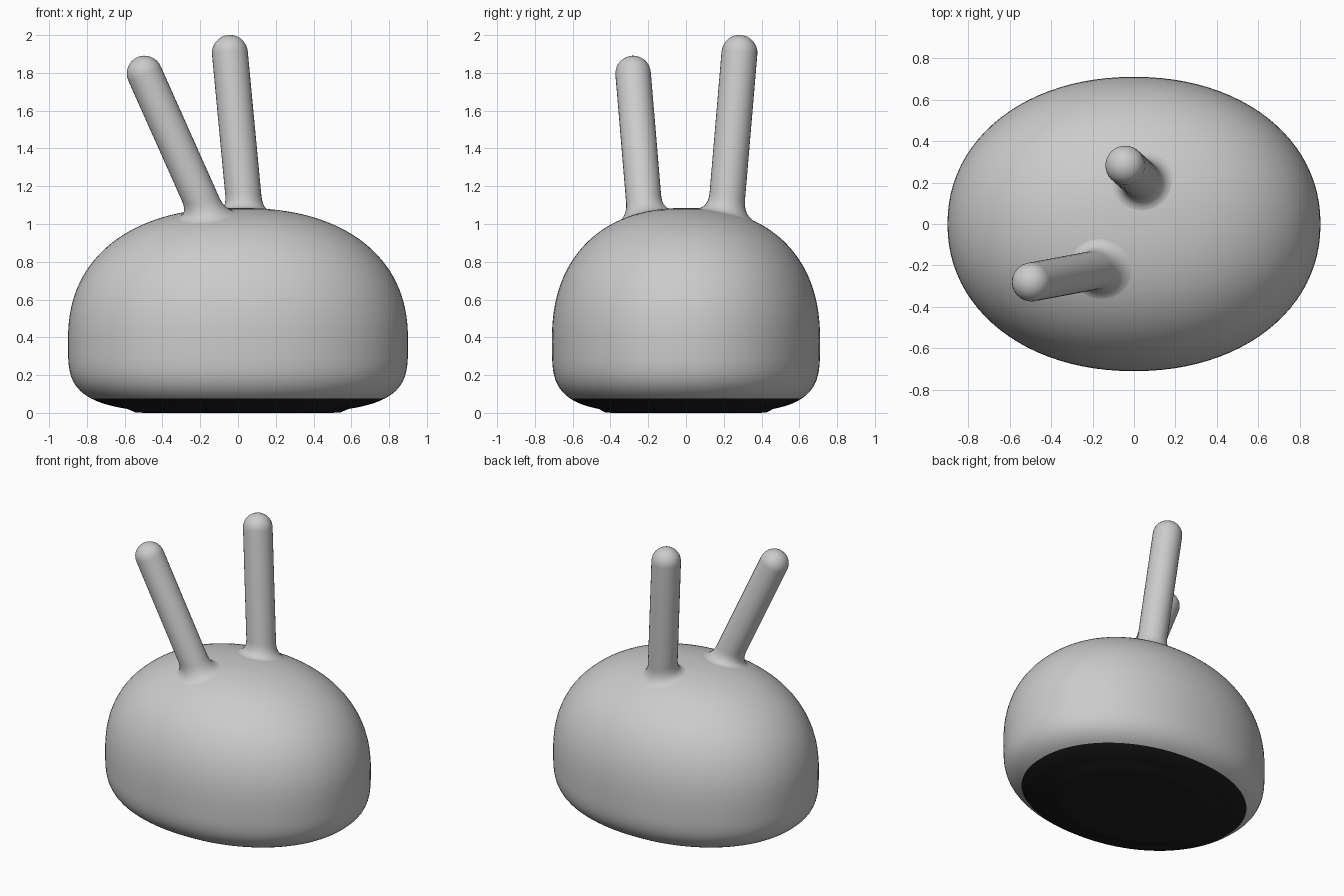
import bpy, bmesh, math
from mathutils import Vector

if "Cube" in bpy.data.objects:
    bpy.data.objects.remove(bpy.data.objects["Cube"])

RX, RY, PLAN = 0.90, 0.71, 2.1       # body half widths and plan roundness
MID, TOP = 0.38, 1.085               # widest level and crown
P_UP, P_LOW = 2.3, 3.8               # roundness above and below the widest level
SOLE = 0.075                         # upper edge of the dark sole


def material(name, value):
    m = bpy.data.materials.new(name)
    m.diffuse_color = (value, value, value, 1)
    m.use_nodes = True
    m.node_tree.nodes["Principled BSDF"].inputs["Base Color"].default_value = m.diffuse_color
    return m


grey = material("light grey", 0.6)
black = material("near black", 0.012)


def spow(v, e):
    return math.copysign(abs(v) ** e, v)


def crown_height(x, y):
    rho = (abs(x / RX) ** PLAN + abs(y / RY) ** PLAN) ** (1 / PLAN)
    return MID + (TOP - MID) * max(0, 1 - rho ** P_UP) ** (1 / P_UP)


def loft(name, rings, bottom, top, mats):
    """Skin a list of closed rings, with optional pole points."""
    bm = bmesh.new()
    loops = [[bm.verts.new(p) for p in r] for r in rings]
    n = len(loops[0])
    for a, b in zip(loops, loops[1:]):
        for i in range(n):
            j = (i + 1) % n
            bm.faces.new((a[i], a[j], b[j], b[i]))
    for pole, ring, up in ((bottom, loops[0], False), (top, loops[-1], True)):
        if pole is not None:
            v = bm.verts.new(pole)
            for i in range(n):
                a, b = ring[i], ring[(i + 1) % n]
                bm.faces.new((a, b, v) if up else (b, a, v))
    bmesh.ops.recalc_face_normals(bm, faces=bm.faces)
    for f in bm.faces:
        f.smooth = True
        if len(mats) > 1 and f.calc_center_median().z < SOLE:
            f.material_index = 1
    me = bpy.data.meshes.new(name)
    bm.to_mesh(me)
    bm.free()
    for m in mats:
        me.materials.append(m)
    ob = bpy.data.objects.new(name, me)
    bpy.context.collection.objects.link(ob)
    return ob


# Body: rounded dome with a flattened underside and dark sole
profile = []
for k in range(1, 24):
    t = math.pi / 2 * k / 24
    profile.append((math.sin(t) ** (2 / P_LOW), MID * (1 - math.cos(t) ** (2 / P_LOW))))
profile.append(((1 - (1 - SOLE / MID) ** P_LOW) ** (1 / P_LOW), SOLE))
profile = [(r, max(0.0, (z - 0.013) if z < 0.02 else z)) for r, z in profile if r > 0.5]
profile += [(0.25, 0.0)]
profile.sort(key=lambda q: (q[1], q[0]))
for k in range(0, 32):
    t = math.pi / 2 * k / 32
    profile.append((math.cos(t) ** (2 / P_UP),
                    MID + (TOP - MID) * math.sin(t) ** (2 / P_UP)))
N = 96
plan = []
for i in range(N):
    a = 2 * math.pi * i / N
    plan.append((RX * spow(math.cos(a), 2 / PLAN), RY * spow(math.sin(a), 2 / PLAN)))
body_rings = [[(r * x, r * y, z) for x, y in plan] for r, z in profile]
loft("body", body_rings, (0, 0, 0), (0, 0, TOP), [grey, black])


# Stalks: round-tipped rods whose feet flare into the crown
def stalk(name, foot, tip, radius, n=32):
    foot, tip = Vector(foot), Vector(tip)
    axis = (tip - foot).normalized()
    u = Vector((0, 1, 0)).cross(axis).normalized()
    v = axis.cross(u)
    dirs = [u * math.cos(2 * math.pi * i / n) + v * math.sin(2 * math.pi * i / n)
            for i in range(n)]
    starts, ctrls, ends = [], [], []
    for d in dirs:
        p = foot + d * radius
        for _ in range(8):           # slide along the rod to the crown surface
            p = p + axis * ((crown_height(p.x, p.y) - p.z) / axis.z)
        e = p + Vector((d.x, d.y, 0)).normalized() * 0.07
        e.z = crown_height(e.x, e.y) - 0.002
        starts.append(e)
        ctrls.append(p)
        ends.append(p + axis * 0.09)
    rings = []
    for k in range(9):               # flared foot
        t = k / 8
        rings.append([a * (1 - t) ** 2 + b * 2 * t * (1 - t) + c * t * t
                      for a, b, c in zip(starts, ctrls, ends)])
    for k in range(8):               # rounded tip
        a = math.pi / 2 * k / 8
        rings.append([tip + d * radius * math.cos(a) + axis * radius * math.sin(a)
                      for d in dirs])
    loft(name, rings, None, tip + axis * radius, [grey])


stalk("front_stalk", (-0.175, -0.22, 1.08), (-0.495, -0.28, 1.797), 0.094)
stalk("back_stalk", (0.035, 0.213, 1.08), (-0.043, 0.283, 1.906), 0.095)
